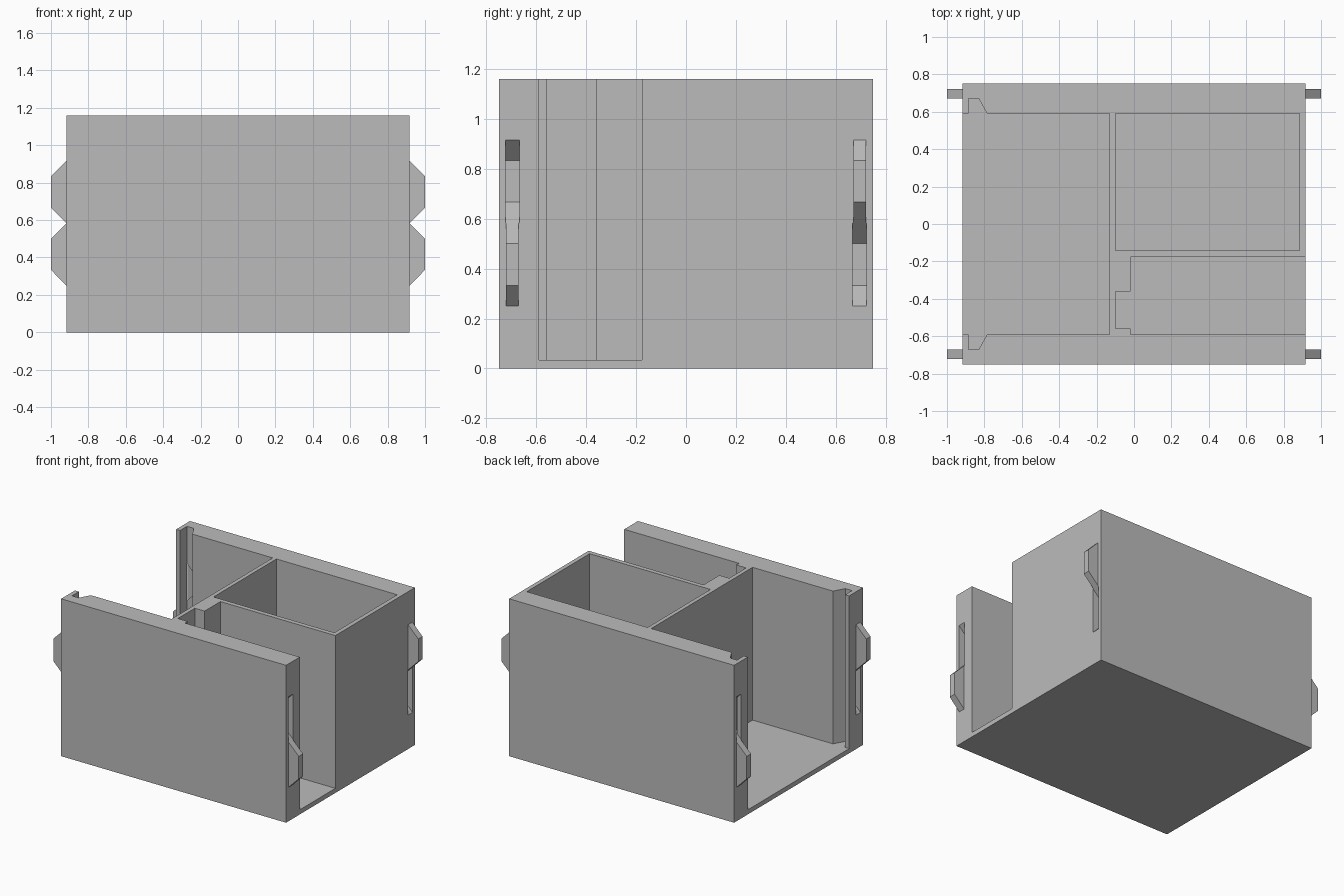
import bpy
import bmesh
from mathutils import Vector

cube = bpy.data.objects.get("Cube")
if cube:
    bpy.data.objects.remove(cube, do_unlink=True)

HX, HY, TOP, FLOOR = 0.917, 0.75, 1.16, 0.034
WALL = 0.59              # inner face of the front and back walls
OVER = 0.1               # how far cutters overshoot open sides

grey = bpy.data.materials.new("plain grey")
grey.use_nodes = True
grey.diffuse_color = (0.5, 0.5, 0.5, 1)
grey.node_tree.nodes["Principled BSDF"].inputs["Base Color"].default_value = (0.5, 0.5, 0.5, 1)


def prism(name, points, offset):
    """Extrude a closed outline of 3D points along an offset."""
    bm = bmesh.new()
    face = bm.faces.new([bm.verts.new(p) for p in points])
    result = bmesh.ops.extrude_face_region(bm, geom=[face])
    moved = [v for v in result["geom"] if isinstance(v, bmesh.types.BMVert)]
    bmesh.ops.translate(bm, verts=moved, vec=Vector(offset))
    bmesh.ops.recalc_face_normals(bm, faces=bm.faces)
    mesh = bpy.data.meshes.new(name)
    bm.to_mesh(mesh)
    bm.free()
    mesh.materials.append(grey)
    obj = bpy.data.objects.new(name, mesh)
    bpy.context.collection.objects.link(obj)
    return obj


def upright(name, outline, z0, z1):
    return prism(name, [(x, y, z0) for x, y in outline], (0, 0, z1 - z0))


def rectangle(x0, x1, y0, y1):
    return [(x0, y0), (x1, y0), (x1, y1), (x0, y1)]


def wedge(name, x_dir, x_base, x_tip, y, half_width, z_mid):
    """Bevelled bar used for both the clips and their sockets."""
    profile = [(x_base, -1/6), (x_tip, -1/12), (x_tip, 1/12), (x_base, 1/6)]
    pts = [(x_dir * x, y - half_width, z_mid + z) for x, z in profile]
    return prism(name, pts, (0, 2 * half_width, 0))


def cut(target, cutter):
    cutter.hide_render = True
    mod = target.modifiers.new("cut", 'BOOLEAN')
    mod.operation = 'DIFFERENCE'
    mod.solver = 'EXACT'
    mod.object = cutter
    bpy.ops.object.select_all(action='DESELECT')
    bpy.context.view_layer.objects.active = target
    target.select_set(True)
    bpy.ops.object.modifier_apply(modifier=mod.name)
    bpy.data.objects.remove(cutter, do_unlink=True)


body = upright("box_body", rectangle(-HX, HX, -HY, HY), 0, TOP)

# Wide bay open at one end, with a sliding door groove in each wall
half = [(-0.13, WALL), (-0.785, WALL), (-0.83, 0.67), (-0.885, 0.67),
        (-0.885, WALL), (-HX - OVER, WALL)]
bay = half + [(x, -y) for x, y in reversed(half)]

# Closed back pocket and the front channel with its stepped recess
pocket = rectangle(-0.1, 0.885, -0.142, WALL)
channel = [(HX + OVER, -0.176), (-0.02, -0.176), (-0.02, -0.36), (-0.1, -0.36),
           (-0.1, -0.558), (-0.02, -0.558), (-0.02, -WALL), (HX + OVER, -WALL)]

for outline in (bay, pocket, channel):
    cut(body, upright("compartment_cutter", outline, FLOOR, TOP + OVER))

# Clip and matching socket on each corner, swapping height around the box
LOW, HIGH = 5/12, 0.75
for x_dir, x_name in ((1, "left"), (-1, "right")):
    for y_dir, y_name in ((1, "back"), (-1, "front")):
        clip_z, socket_z = (HIGH, LOW) if x_dir == y_dir else (LOW, HIGH)
        y = y_dir * 0.696
        cut(body, wedge("socket_cutter", x_dir, HX, HX - 1/12, y, 0.0275, socket_z))
        wedge(f"{y_name}_{x_name}_clip", x_dir, HX, 1.0, y, 0.025, clip_z)
